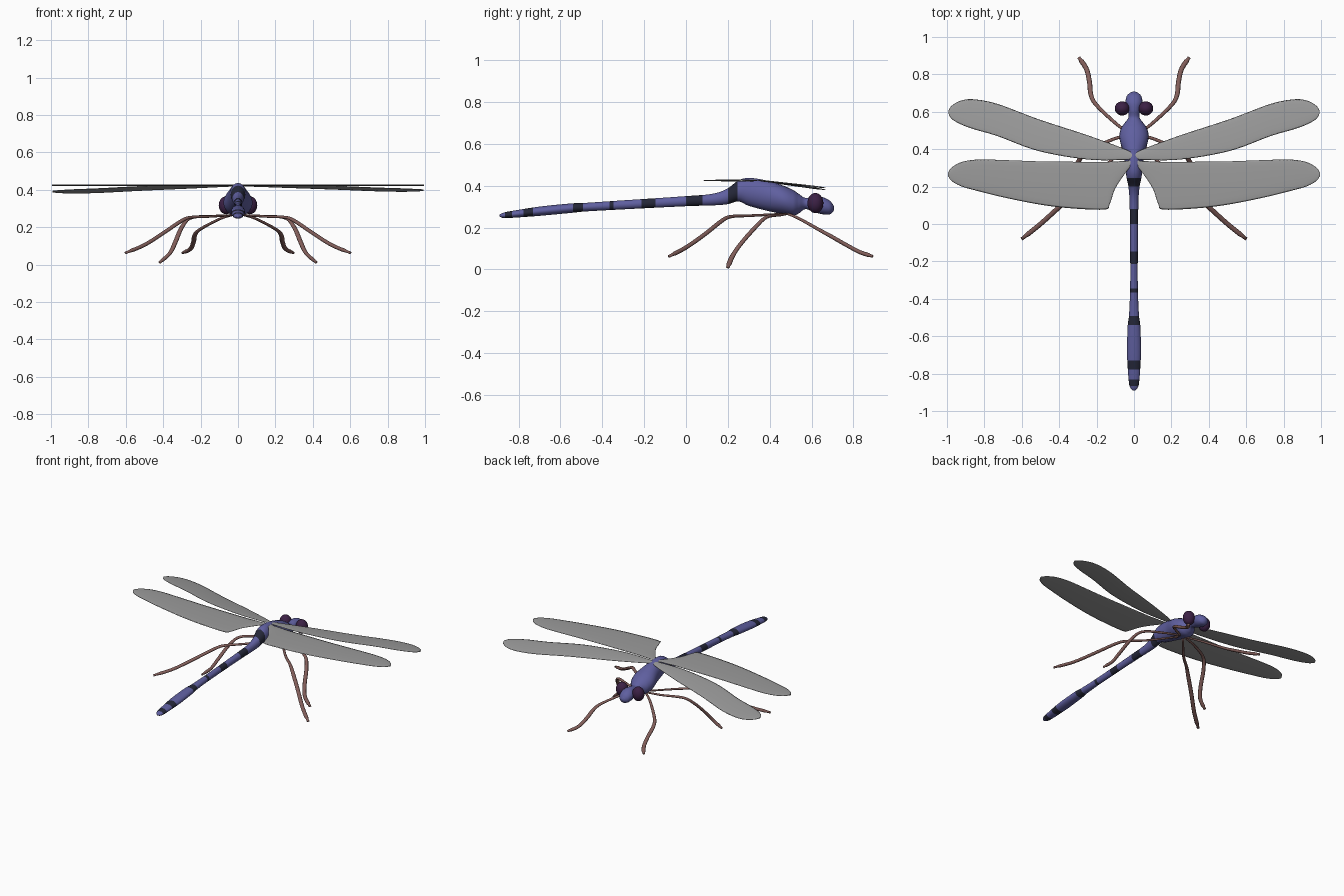
import bpy, bmesh, math
from mathutils import Vector

cube = bpy.data.objects.get("Cube")
if cube:
    bpy.data.objects.remove(cube)


def material(name, rgb):
    mat = bpy.data.materials.new(name)
    mat.use_nodes = True
    mat.diffuse_color = (*rgb, 1)
    mat.node_tree.nodes["Principled BSDF"].inputs["Base Color"].default_value = (*rgb, 1)
    return mat


BLUE = material("body_blue", (0.115, 0.115, 0.35))
DARK = material("band_dark", (0.018, 0.02, 0.04))
EYE = material("eye_purple", (0.045, 0.015, 0.06))
LEG = material("leg_brown", (0.22, 0.11, 0.10))
WING = material("wing_grey", (0.33, 0.33, 0.33))


def smooth_path(points, steps):
    """Catmull-Rom resampling of tuples of any length."""
    pts = [Vector(p) for p in points]
    pts = [pts[0] * 2 - pts[1]] + pts + [pts[-1] * 2 - pts[-2]]
    out = []
    for a, b, c, d in zip(pts, pts[1:], pts[2:], pts[3:]):
        for i in range(steps):
            t = i / steps
            out.append(0.5 * (2 * b + (c - a) * t + (2 * a - 5 * b + 4 * c - d) * t ** 2
                              + (3 * b - a - 3 * c + d) * t ** 3))
    return out + [pts[-2]]


def ellipse(center, u, v, sides):
    angles = [math.tau * k / sides for k in range(sides)]
    return [center + u * math.cos(a) + v * math.sin(a) for a in angles]


def finish(name, bm, mats):
    bmesh.ops.recalc_face_normals(bm, faces=bm.faces[:])
    mesh = bpy.data.meshes.new(name)
    bm.to_mesh(mesh)
    bm.free()
    for m in mats:
        mesh.materials.append(m)
    for p in mesh.polygons:
        p.use_smooth = True
    obj = bpy.data.objects.new(name, mesh)
    bpy.context.collection.objects.link(obj)
    return obj


def loft(name, rings, mats):
    bm = bmesh.new()
    rows = [[bm.verts.new(p) for p in ring] for ring in rings]
    n = len(rows[0])
    for a, b in zip(rows, rows[1:]):
        for k in range(n):
            bm.faces.new((a[k], a[(k + 1) % n], b[(k + 1) % n], b[k]))
    bm.faces.new(rows[0])
    bm.faces.new(rows[-1])
    return finish(name, bm, mats)


# Body: y, bottom z, top z, half width, from tail tip to face
body_stations = [
    (-.89, .252, .262, .008), (-.875, .246, .27, .02), (-.84, .246, .278, .028),
    (-.7, .256, .3, .037), (-.55, .27, .315, .034), (-.48, .277, .318, .026),
    (-.3, .287, .33, .02), (0, .302, .35, .022), (.13, .306, .362, .024),
    (.2, .312, .388, .03), (.25, .325, .425, .04), (.3, .304, .437, .046),
    (.38, .282, .426, .058), (.46, .265, .402, .078), (.51, .257, .38, .07),
    (.54, .268, .36, .05), (.57, .288, .342, .03), (.61, .275, .348, .034),
    (.65, .264, .346, .045), (.685, .263, .33, .038), (.702, .275, .31, .02),
    (.708, .288, .298, .006)]
rings = [ellipse(Vector((0, y, (lo + hi) / 2)), Vector((w, 0, 0)),
                 Vector((0, 0, (hi - lo) / 2)), 20)
         for y, lo, hi, w in smooth_path(body_stations, 10)]
body = loft("body", rings, [BLUE, DARK])

# Dark abdomen bands
bands = [(.2, .245), (.005, .08), (-.2, -.135), (-.37, -.34),
         (-.545, -.49), (-.78, -.735), (-.865, -.825)]
for p in body.data.polygons:
    if any(lo < p.center.y < hi for lo, hi in bands):
        p.material_index = 1

# Wings: span x, leading y, trailing y
fore_wing = [(.0, .375, .35), (.06, .405, .343), (.25, .475, .345), (.51, .56, .39),
             (.73, .642, .47), (.86, .667, .508), (.93, .658, .535), (.975, .632, .562),
             (.993, .604, .592)]
hind_wing = [(.0, .345, .325), (.04, .337, .28), (.1, .335, .19), (.13, .333, .105),
             (.16, .332, .077), (.35, .333, .085), (.51, .335, .105), (.7, .342, .143),
             (.83, .345, .175), (.92, .332, .2), (.975, .302, .23), (.995, .272, .258)]


def wing(name, stations, side, slope):
    sections = []
    for x, lead, trail in smooth_path(stations, 6):
        mid, half = (lead + trail) / 2, (lead - trail) / 2
        center = Vector((side * x, mid, .425 - slope * (mid - .35)))
        sections.append(ellipse(center, Vector((0, half, -slope * half)),
                                Vector((0, 0, .004)), 16))
    loft(name, sections, [WING])


# Legs: joint positions from thorax to foot
legs = {
    "front_leg": [(.02, .48, .268), (.1, .54, .243), (.2, .635, .19), (.23, .69, .16),
                  (.238, .76, .12), (.255, .83, .083), (.295, .89, .063)],
    "middle_leg": [(.02, .48, .265), (.12, .45, .26), (.25, .385, .25), (.3, .33, .2),
                   (.335, .26, .12), (.365, .22, .06), (.42, .2, .01)],
    "hind_leg": [(.02, .46, .265), (.15, .31, .257), (.25, .22, .253), (.3, .175, .235),
                 (.4, .09, .168), (.5, .0, .105), (.6, -.08, .063)]}


def leg(name, joints, side):
    path = smooth_path([(side * x, y, z) for x, y, z in joints], 6)
    sections = []
    for i, p in enumerate(path):
        t = (path[min(i + 1, len(path) - 1)] - path[max(i - 1, 0)]).normalized()
        u = t.cross(Vector((0, 0, 1))).normalized()
        f = i / (len(path) - 1)
        r = .007 + .006 * min(1, f * 1.8)
        if f > .95:
            r *= .7
        sections.append(ellipse(p, u * r, u.cross(t) * r * .75, 10))
    loft(name, sections, [LEG])


for label, side in (("left", 1), ("right", -1)):
    wing(label + "_fore_wing", fore_wing, side, .11 if side > 0 else .14)
    wing(label + "_hind_wing", hind_wing, side, .0)
    for leg_name, joints in legs.items():
        leg(label + "_" + leg_name, joints, side)
    # Bulging eye
    bm = bmesh.new()
    bmesh.ops.create_uvsphere(bm, u_segments=24, v_segments=16, radius=1)
    bmesh.ops.scale(bm, vec=(.04, .038, .048), verts=bm.verts)
    bmesh.ops.translate(bm, vec=(side * .063, .618, .317), verts=bm.verts)
    finish(label + "_eye", bm, [EYE])
